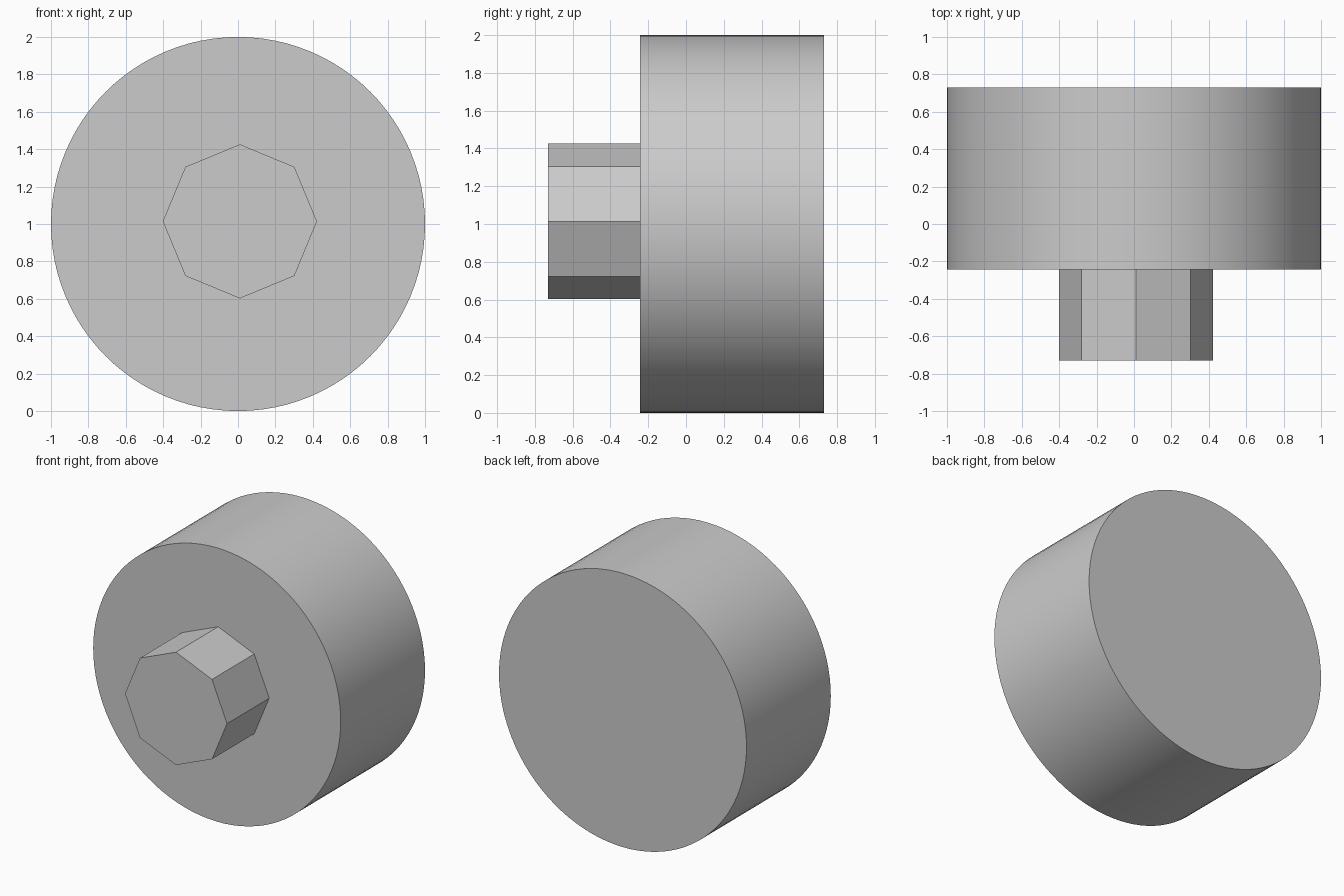
import bpy
import math

cube = bpy.data.objects.get("Cube")
if cube:
    bpy.data.objects.remove(cube, do_unlink=True)

# Single plain grey
GREY = (0.6, 0.6, 0.6, 1.0)
grey = bpy.data.materials.new("plain grey")
grey.use_nodes = True
grey.diffuse_color = GREY
grey.node_tree.nodes["Principled BSDF"].inputs["Base Color"].default_value = GREY


def disc(name, sides, radius, x, z, front, back):
    """Capped cylinder lying along y, from front to back."""
    bpy.ops.mesh.primitive_cylinder_add(
        vertices=sides, radius=radius, depth=back - front,
        location=(x, (front + back) / 2, z), rotation=(math.pi / 2, 0, 0))
    obj = bpy.context.object
    obj.name = name
    obj.data.materials.append(grey)
    return obj


# Large round drum with a smooth rim
drum = disc("drum", 96, 1.0, 0, 1.0, -0.243, 0.73)
bpy.ops.object.shade_smooth_by_angle(angle=math.radians(30))

# Flat-sided octagonal stub on the front
stub = disc("octagonal_stub", 8, 0.412, 0.01, 1.014, -0.73, -0.243)
